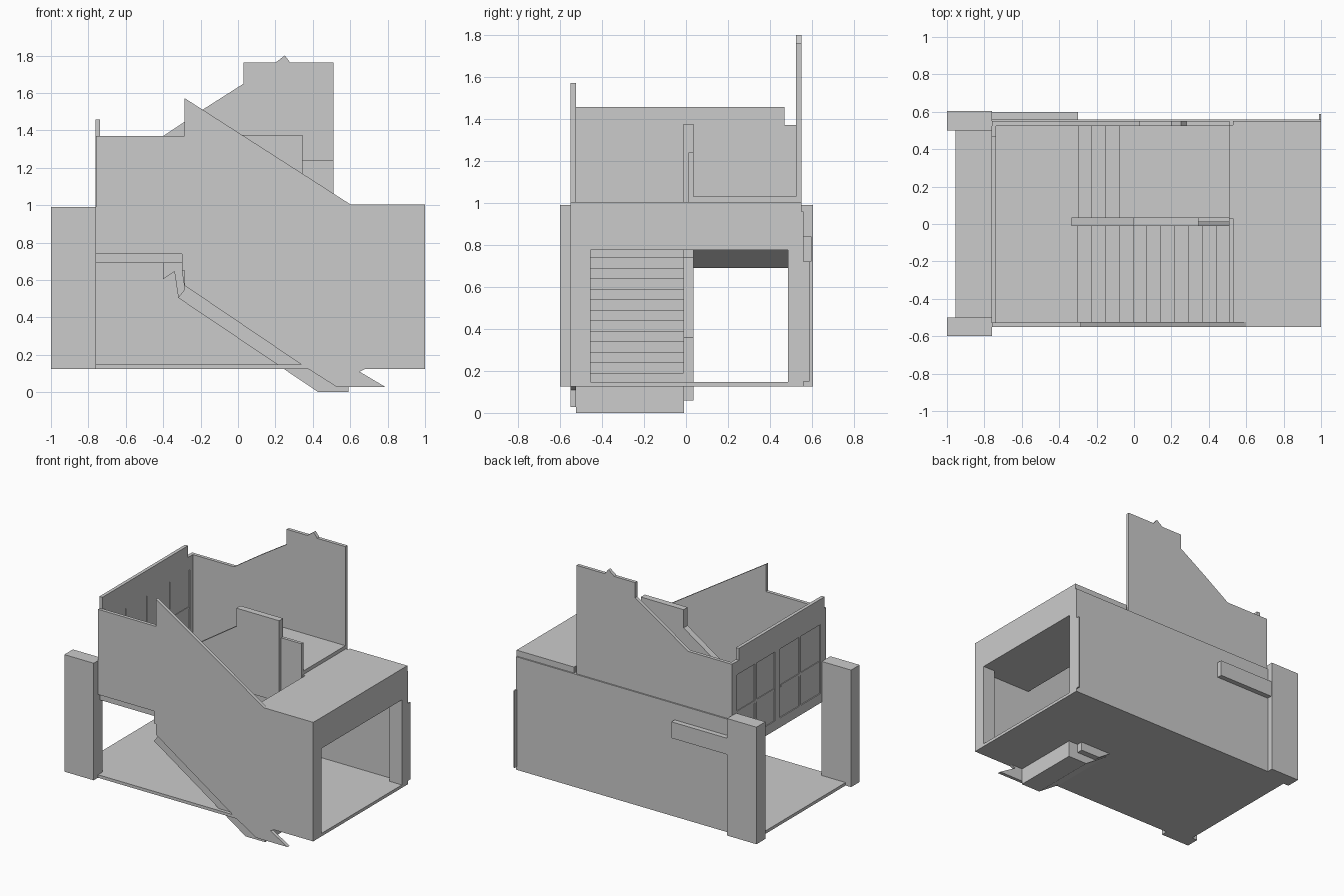
import bpy, bmesh


def box(name, x0, x1, y0, y1, z0, z1):
    return profile(name, [(x0, z0), (x1, z0), (x1, z1), (x0, z1)], y0, y1)


def profile(name, pts, y0, y1):
    """Extrude an x-z outline from y0 to y1."""
    bm = bmesh.new()
    face = bm.faces.new([bm.verts.new((x, y0, z)) for x, z in pts])
    ext = bmesh.ops.extrude_face_region(bm, geom=[face])
    verts = [v for v in ext["geom"] if isinstance(v, bmesh.types.BMVert)]
    bmesh.ops.translate(bm, verts=verts, vec=(0, y1 - y0, 0))
    bmesh.ops.recalc_face_normals(bm, faces=bm.faces)
    mesh = bpy.data.meshes.new(name)
    bm.to_mesh(mesh)
    bm.free()
    ob = bpy.data.objects.new(name, mesh)
    bpy.context.collection.objects.link(ob)
    return ob


# Ground slab and entrance columns
box("ground_slab", -0.955, 1, -0.55, 0.55, 0.125, 0.147)
for side, y0, y1 in (("front", -0.6, -0.5), ("back", 0.5, 0.605)):
    box(side + "_column", -1, -0.76, y0, y1, 0.125, 0.99)

# Front wall: stepped, sloping parapet and open triangle under the stair
profile("front_wall", [
    (-0.76, 0.74), (-0.76, 1.37), (-0.285, 1.37), (-0.285, 1.572),
    (0.6, 1.005), (1, 1.005), (1, 0.125), (0.68, 0.125), (0.65, 0.11),
    (0.79, 0.027), (0.53, 0.027), (0.34, 0.147), (-0.285, 0.57),
    (-0.285, 0.65), (-0.3, 0.65), (-0.3, 0.74)], -0.55, -0.525)

# Back walls, upper one with the sloping crest
profile("upper_back_wall", [
    (-0.76, 0.9), (-0.76, 1.37), (-0.4, 1.37), (-0.19, 1.51), (0.03, 1.65),
    (0.03, 1.762), (0.2, 1.762), (0.25, 1.8), (0.28, 1.762), (0.51, 1.762),
    (0.51, 0.9)], 0.525, 0.55)
box("lower_back_wall", -0.76, 1, 0.53, 0.56, 0.125, 0.96)
box("back_ledge", -0.76, -0.3, 0.56, 0.598, 0.72, 0.84)
box("back_edge_strip", 0.99, 1, 0.55, 0.587, 0.15, 0.72)

# Right end wall with the wide opening
box("end_jamb_front", 0.9, 1, -0.525, -0.455, 0.147, 0.8)
box("end_jamb_back", 0.9, 1, 0.485, 0.53, 0.147, 0.8)

# Roof deck around the stairwell
box("roof_deck_right", 0.53, 1, -0.525, 0.55, 0.775, 1.004)
box("roof_deck_back", -0.08, 0.53, 0.03, 0.53, 0.775, 1.004)
box("upper_floor", -0.08, 0.51, 0.035, 0.525, 1.004, 1.03)

# Landing slab
box("landing", -0.76, -0.3, -0.525, 0.53, 0.69, 0.74)

# Lower flight
run, rise = 0.074, 0.05
pts = [(-0.3, 0.74)]
for i in range(12):
    x, z = -0.3 + run * i, 0.74 - rise * i
    pts += [(x, z - rise), (x + run, z - rise)]
pts += [(0.59, 0.0), (0.43, 0.0), (-0.32, 0.505), (-0.285, 0.55), (-0.3, 0.65)]
pts = [pts[0]] + pts[1:]
profile("lower_stair", pts, -0.525, -0.01)

# Upper flight
pts = [(-0.3, 0.69)]
for i in range(4):
    x, z = -0.3 + 0.0735 * i, 0.74 + 0.0725 * i
    pts += [(x, z), (x, z + 0.0725)]
pts += [(-0.07, 1.03), (-0.07, 0.85)]
profile("upper_stair", pts, 0.03, 0.525)

# Central stair wall and parapet
profile("central_wall", [
    (-0.4, 0.69), (-0.4, 0.605), (-0.34, 0.645), (-0.32, 0.51), (0.35, 0.06),
    (0.51, 0.06), (0.51, 0.36), (-0.05, 0.74), (-0.05, 0.775), (0.345, 0.775),
    (0.345, 1.375), (-0.005, 1.375), (-0.005, 1.24), (-0.335, 1.02),
    (-0.335, 0.69)], -0.012, 0.035)
box("low_parapet", 0.345, 0.51, 0.012, 0.035, 0.775, 1.24)

# Left wall with recessed door panels on both faces
box("left_wall", -0.755, -0.742, -0.525, 0.525, 0.69, 1.37)
box("left_wall_cap", -0.762, -0.737, -0.53, 0.47, 1.27, 1.457)
box("left_wall_cap_end", -0.762, -0.737, 0.47, 0.525, 1.27, 1.37)
box("left_wall_sill", -0.762, -0.737, -0.525, 0.525, 0.69, 0.76)
for n, (y0, y1) in enumerate(((-0.525, -0.48), (-0.01, 0.05), (0.49, 0.525))):
    box("left_wall_post_%d" % n, -0.762, -0.737, y0, y1, 0.76, 1.27)
for n, y in enumerate((-0.245, 0.27)):
    box("panel_mullion_%d" % n, -0.762, -0.737, y - 0.012, y + 0.012, 0.76, 1.27)
    box("panel_rail_%d" % n, -0.76, -0.739, y - 0.23, y + 0.22, 0.98, 1.0)
